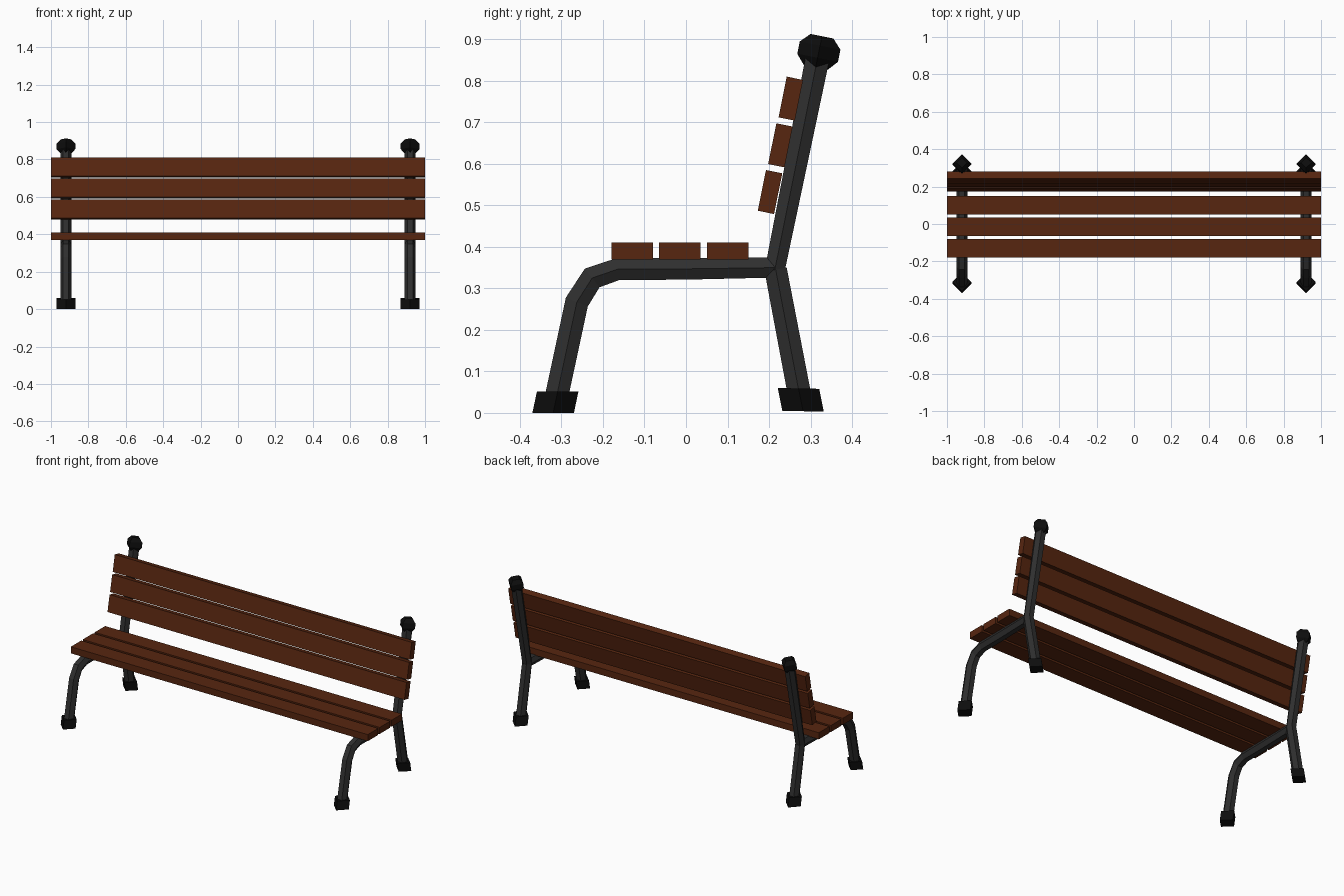
import bpy, bmesh, math
from mathutils import Vector

if "Cube" in bpy.data.objects:
    bpy.data.objects.remove(bpy.data.objects["Cube"])


def material(name, rgb):
    m = bpy.data.materials.new(name)
    m.diffuse_color = (*rgb, 1)
    m.use_nodes = True
    m.node_tree.nodes["Principled BSDF"].inputs["Base Color"].default_value = m.diffuse_color
    return m


WOOD = material("brown wood", (0.095, 0.019, 0.005))
STEEL = material("dark grey steel", (0.028, 0.028, 0.028))
BLACK = material("black caps", (0.004, 0.004, 0.004))

POST_X = 0.92
LEAN = math.atan2(0.105, 0.52)


def finish(name, bm, mat, mirror=False):
    bmesh.ops.recalc_face_normals(bm, faces=bm.faces)
    me = bpy.data.meshes.new(name)
    bm.to_mesh(me)
    bm.free()
    me.materials.append(mat)
    ob = bpy.data.objects.new(name, me)
    bpy.context.collection.objects.link(ob)
    if mirror:
        ob.modifiers.new("mirror", 'MIRROR').use_axis = (True, False, False)
    return ob


def slat(name, y, z, size, tilt=0.0):
    bm = bmesh.new()
    bmesh.ops.create_cube(bm, size=1)
    bmesh.ops.scale(bm, vec=size, verts=bm.verts)
    ob = finish(name, bm, WOOD)
    ob.location = (0, y, z)
    ob.rotation_euler.x = -tilt


def loft(name, rings, mat):
    """Skin a list of closed rings, cap both ends, mirror to the other side."""
    bm = bmesh.new()
    rings = [[bm.verts.new(p) for p in r] for r in rings]
    n = len(rings[0])
    for a, b in zip(rings, rings[1:]):
        for i in range(n):
            j = (i + 1) % n
            bm.faces.new((a[i], a[j], b[j], b[i]))
    bm.faces.new(rings[0])
    bm.faces.new(rings[-1])
    return finish(name, bm, mat, mirror=True)


def tube(name, path):
    """Six-sided bar along (y, z, half thickness) points, with mitred bends."""
    pts = [Vector(p[:2]) for p in path]
    rings = []
    for i, p in enumerate(pts):
        d0 = (p - pts[max(i - 1, 0)]).normalized()
        d1 = (pts[min(i + 1, len(pts) - 1)] - p).normalized()
        t = (d0 + d1).normalized()
        side = Vector((-t.y, t.x))
        h = path[i][2] / max(t.dot(d1 if d1.length else d0), 0.5)
        ring = []
        for k in range(6):
            a = k * math.pi / 3
            q = p + side * (h * math.sin(a) / math.sin(math.pi / 3))
            ring.append((POST_X + 0.03 * math.cos(a), q.x, q.y))
        rings.append(ring)
    loft(name, rings, STEEL)


def diamond(y, z, r, lean=0.0):
    """Four-cornered ring with corners on the axes, optionally leaned."""
    c, s = math.cos(lean), math.sin(lean)
    return [(POST_X + r, y, z), (POST_X, y + r * c, z - r * s),
            (POST_X - r, y, z), (POST_X, y - r * c, z + r * s)]


# Seat slats
for i, y in enumerate((-0.13, -0.015, 0.10)):
    slat(f"seat_slat_{i + 1}", y, 0.39, (2, 0.10, 0.04))

# Leaning back slats
for i in range(3):
    slat(f"back_slat_{i + 1}", 0.2024 + 0.025 * i, 0.532 + 0.1125 * i,
         (2, 0.04, 0.10), LEAN)

# Frame: bent front leg with seat rail, rear leg, back post
tube("front_leg_and_rail", [(-0.316, 0.02, 0.028), (-0.263, 0.267, 0.028),
                            (-0.226, 0.325, 0.027), (-0.165, 0.346, 0.026),
                            (0.0, 0.347, 0.026), (0.215, 0.350, 0.024)])
tube("rear_leg", [(0.277, 0.025, 0.028), (0.216, 0.345, 0.027)])
tube("back_post", [(0.214, 0.345, 0.024), (0.32, 0.87, 0.029)])

# Sheared diamond feet
loft("front_foot", [diamond(-0.32, 0.0, 0.05), diamond(-0.309, 0.052, 0.05)], BLACK)
loft("rear_foot", [diamond(0.282, 0.004, 0.05, 0.02), diamond(0.271, 0.059, 0.05, 0.02)], BLACK)

# Faceted knobs on top of the posts
loft("post_knob", [diamond(0.32 + h * math.sin(LEAN), 0.87 + h * math.cos(LEAN), r, LEAN)
                   for h, r in ((-0.04, 0.028), (-0.015, 0.05), (0.015, 0.05), (0.038, 0.028))],
     BLACK)
